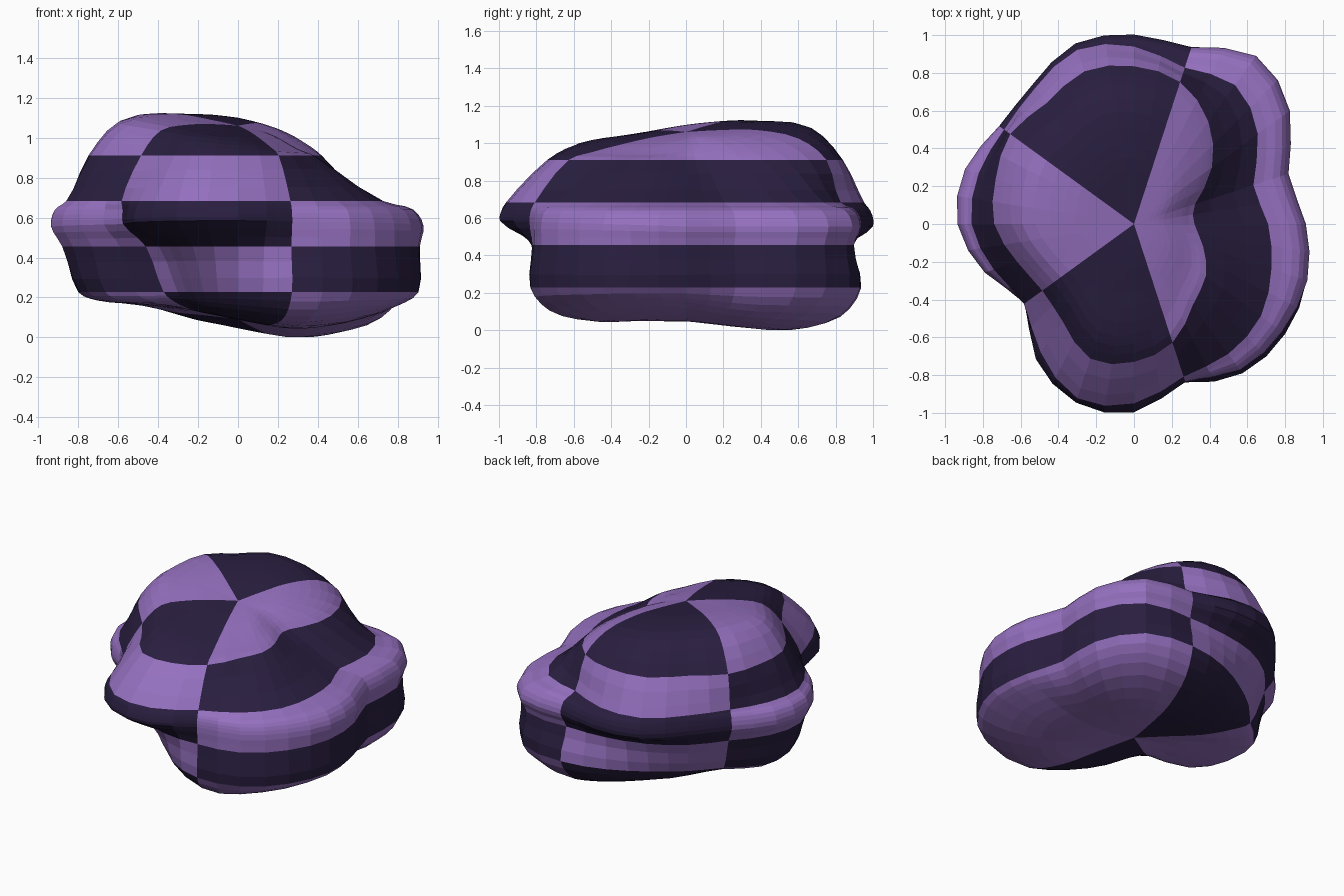
import bpy, bmesh, math
from mathutils import Vector

if "Cube" in bpy.data.objects:
    bpy.data.objects.remove(bpy.data.objects["Cube"])

SEG = 40          # columns around the body (8 per colour sector)
SUB = 3           # mesh rows between contour rings


def material(name, rgb):
    m = bpy.data.materials.new(name)
    m.diffuse_color = (*rgb, 1)
    m.use_nodes = True
    m.node_tree.nodes["Principled BSDF"].inputs["Base Color"].default_value = m.diffuse_color
    return m


def cubic(a, b, c, d, t):
    # Catmull-Rom interpolation between b and c
    return b + 0.5 * t * (c - a + t * (2*a - 5*b + 4*c - d + t * (3*(b - c) + d - a)))


def spline(p, t):
    # centripetal Catmull-Rom through four points, which never loops or overshoots
    k = [0.0]
    for a, b in zip(p, p[1:]):
        k.append(k[-1] + max((b - a).length, 1e-3) ** .5)
    u = k[1] + t * (k[2] - k[1])

    def mix(a, b, i, j):
        return a + (b - a) * ((u - k[i]) / (k[j] - k[i]))
    a = [mix(p[i], p[i + 1], i, i + 1) for i in range(3)]
    b = [mix(a[i], a[i + 1], i, i + 2) for i in range(2)]
    return mix(b[0], b[1], 1, 2)


def radius(ring, ang):
    # radius of a contour at an angle, from evenly spaced values
    n = len(ring)
    f = ang / (2 * math.pi) * n
    i = math.floor(f + 1e-6)
    return cubic(*[ring[(i + k) % n] for k in (-1, 0, 1, 2)], f - i)


# horizontal contours: radius every 18 degrees
low = [.88, .85, 1.0, 1.08, .985, .87, .78, .74, .73, .81,
       .79, .70, .46, .44, .56, .72, .875, .97, .98, .95]
waist = [.89, .84, 1.0, 1.06, .94, .88, .86, .84, .82, .87,
         .88, .77, .57, .59, .73, .81, .865, .955, .97, .95]
ridge = [.91, .86, 1.02, 1.10, .985, 1.0, 1.0, .91, .88, .94,
         .935, .83, .71, .88, .99, .995, .88, .955, .965, .965]
shoulder = [.71, .665, .81, .91, .87, .94, .97, .89, .85, .865,
            .86, .78, .72, .84, .97, .95, .85, .85, .83, .765]
crown = [.32, .34, .51, .67, .79, .835, .85, .79, .81, .77,
         .74, .65, .60, .64, .75, .73, .66, .53, .47, .385]
brow = [.75 * a + .25 * b for a, b in zip(ridge, shoulder)]


def under(off, cap):
    # underside: a trough low on one side, rising gently towards the other
    def z(x, y):
        trough = .2 * (math.hypot(x - .32, .1) - .1)
        front = .045 * min(max((.4 - y) / .4, 0), 1)
        rim = .1 * max(0, -y - .5) + .15 * max(0, y - .6)
        return min(trough + front + rim + off, cap)
    return z


def top(off, left, back, front):
    # tilted dome
    return lambda x, y: (off - (.2 if x > 0 else left) * x
                         + (back if y > 0 else front) * y)


def level(z):
    return lambda x, y: z


# rings from bottom to top: contour, scale, height rule, colour band
rings = [
    (low, 0.0, under(0, .165), 0),
    (low, .30, under(0, .165), 0),
    (low, .60, under(0, .165), 0),
    (low, .88, under(.035, .185), 0),
    (low, 1.0, level(.2276), 1),
    (waist, 1.0, level(.4552), 2),
    (ridge, 1.0, lambda x, y: .555 + .03 * max(0, -y), 2),
    (brow, 1.0, level(.64), 2),
    (shoulder, 1.0, level(.6828), 3),
    (crown, 1.0, level(.9104), 4),
    (crown, .80, top(1.01, .10, .09, .05), 4),
    (crown, .50, top(1.05, .13, .12, .09), 4),
    (crown, .25, top(1.06, .13, .12, .09), 4),
    (crown, 0.0, top(1.06, 0, 0, 0), 4),
]


def ring_point(k, ang):
    contour, scale, height, _ = rings[min(max(k, 0), len(rings) - 1)]
    r = radius(contour, ang) * scale
    x, y = r * math.cos(ang), r * math.sin(ang)
    return Vector((x, y, height(x, y)))


# lumpy body surface
bm = bmesh.new()
rows, bands = [], []
for k in range(len(rings)):
    for s in range(SUB if k < len(rings) - 1 else 1):
        row = []
        for j in range(SEG):
            a = 2 * math.pi * j / SEG
            p = spline([ring_point(k + d, a) for d in (-1, 0, 1, 2)], s / SUB)
            p.z = max(p.z, 0)
            row.append(bm.verts.new(p))
        rows.append(row)
        bands.append(rings[k][3])

# checker colouring by height band and angular sector
for i in range(len(rows) - 1):
    for j in range(SEG):
        n = (j + 1) % SEG
        f = bm.faces.new((rows[i][j], rows[i][n], rows[i + 1][n], rows[i + 1][j]))
        f.material_index = (bands[i] + j * 5 // SEG) % 2
bmesh.ops.remove_doubles(bm, verts=bm.verts, dist=1e-4)
bmesh.ops.recalc_face_normals(bm, faces=bm.faces)

mesh = bpy.data.meshes.new("lumpy_body")
bm.to_mesh(mesh)
bm.free()
mesh.materials.append(material("light purple", (.305, .165, .53)))
mesh.materials.append(material("dark purple", (.023, .0135, .052)))
body = bpy.data.objects.new("lumpy_body", mesh)
bpy.context.collection.objects.link(body)
